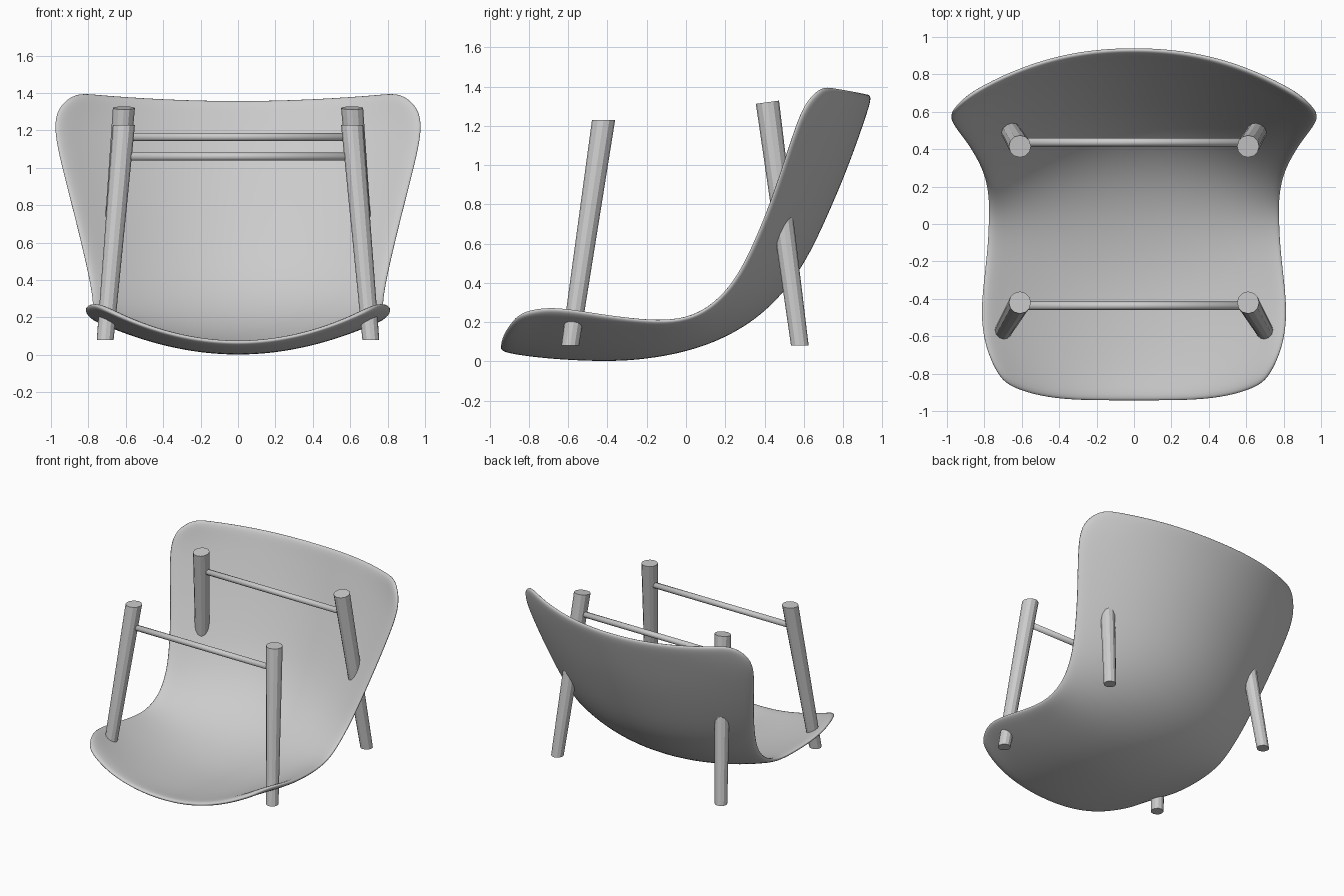
import bpy, bmesh, math
from mathutils import Vector

if "Cube" in bpy.data.objects:
    bpy.data.objects.remove(bpy.data.objects["Cube"], do_unlink=True)

grey = bpy.data.materials.new("light_grey")
grey.use_nodes = True
colour = (0.6, 0.6, 0.6, 1)
grey.diffuse_color = colour
grey.node_tree.nodes["Principled BSDF"].inputs["Base Color"].default_value = colour


def finish(name, bm, smooth=False):
    bmesh.ops.recalc_face_normals(bm, faces=bm.faces)
    for f in bm.faces:
        f.smooth = smooth
    mesh = bpy.data.meshes.new(name)
    bm.to_mesh(mesh)
    bm.free()
    mesh.materials.append(grey)
    obj = bpy.data.objects.new(name, mesh)
    bpy.context.collection.objects.link(obj)
    return obj


# Seat shell stations: centre y, centre z, edge x, edge y, edge z, bend in plan
STATIONS = [
    (-.95, .05, .71, -.85, .225, 4),
    (-.85, .03, .78, -.73, .26, 2.6),
    (-.70, .012, .82, -.60, .25, 2),
    (-.50, 0, .83, -.45, .225, 2),
    (-.30, 0, .81, -.28, .20, 2),
    (-.10, .025, .79, -.10, .185, 2),
    (.10, .075, .785, .04, .21, 2),
    (.30, .17, .785, .15, .275, 2),
    (.47, .31, .805, .26, .395, 2),
    (.61, .50, .845, .35, .57, 2),
    (.72, .735, .90, .44, .79, 2),
    (.82, .97, .955, .51, 1.0, 2),
    (.89, 1.165, 1.0, .575, 1.2, 2),
    (.925, 1.27, .98, .625, 1.32, 2.1),
    (.95, 1.355, .88, .71, 1.40, 2.2),
]
ACROSS = 16

bm = bmesh.new()
rows = []
for yc, zc, xe, ye, ze, bend in STATIONS:
    row = []
    for i in range(ACROSS + 1):
        u = 2 * i / ACROSS - 1
        a = abs(u)
        row.append(bm.verts.new((xe * u, yc + (ye - yc) * a ** bend,
                                 zc + (ze - zc) * a ** 2)))
    rows.append(row)
for low, high in zip(rows, rows[1:]):
    for i in range(ACROSS):
        bm.faces.new((low[i], low[i + 1], high[i + 1], high[i]))
bmesh.ops.recalc_face_normals(bm, faces=bm.faces)
# Make the seat faces point up so the thickness grows inward
bm.faces.ensure_lookup_table()
bm.normal_update()
if bm.faces[ACROSS * 3 + ACROSS // 2].normal.z < 0:
    bmesh.ops.reverse_faces(bm, faces=bm.faces)
for f in bm.faces:
    f.smooth = True
mesh = bpy.data.meshes.new("seat_shell")
bm.to_mesh(mesh)
bm.free()
mesh.materials.append(grey)
shell = bpy.data.objects.new("seat_shell", mesh)
bpy.context.collection.objects.link(shell)
solid = shell.modifiers.new("thickness", "SOLIDIFY")
solid.thickness = 0.035
solid.offset = 1
sub = shell.modifiers.new("rounding", "SUBSURF")
sub.levels = sub.render_levels = 2


# Tapered faceted leg; tilt slopes the top cut
def leg(name, foot, top, tilt=0, sides=12):
    bm = bmesh.new()
    rings = []
    for centre, r, slope in ((foot, .045, 0), (top, .059, tilt)):
        ring = []
        for i in range(sides):
            t = math.tau * i / sides
            x, y = r * math.cos(t), r * math.sin(t)
            ring.append(bm.verts.new(Vector(centre) + Vector((x, y, slope * y))))
        rings.append(ring)
        bm.faces.new(ring)
    for i in range(sides):
        j = (i + 1) % sides
        bm.faces.new((rings[0][i], rings[0][j], rings[1][j], rings[1][i]))
    finish(name, bm)


# Round rail joining a pair of legs
def rail(name, y, z, half):
    bm = bmesh.new()
    bmesh.ops.create_cone(bm, cap_ends=True, segments=16, radius1=.022,
                          radius2=.022, depth=half * 2)
    for v in bm.verts:
        v.co = Vector((v.co.z, y + v.co.x, z + v.co.y))
    finish(name, bm, smooth=True)


for side, s in (("left", 1), ("right", -1)):
    leg("front_leg_" + side, (s * .71, -.59, .08), (s * .61, -.42, 1.23))
    leg("back_leg_" + side, (s * .71, .58, .08), (s * .61, .415, 1.32), .14)

rail("front_rail", -.437, 1.06, .60)
rail("back_rail", .437, 1.165, .60)
